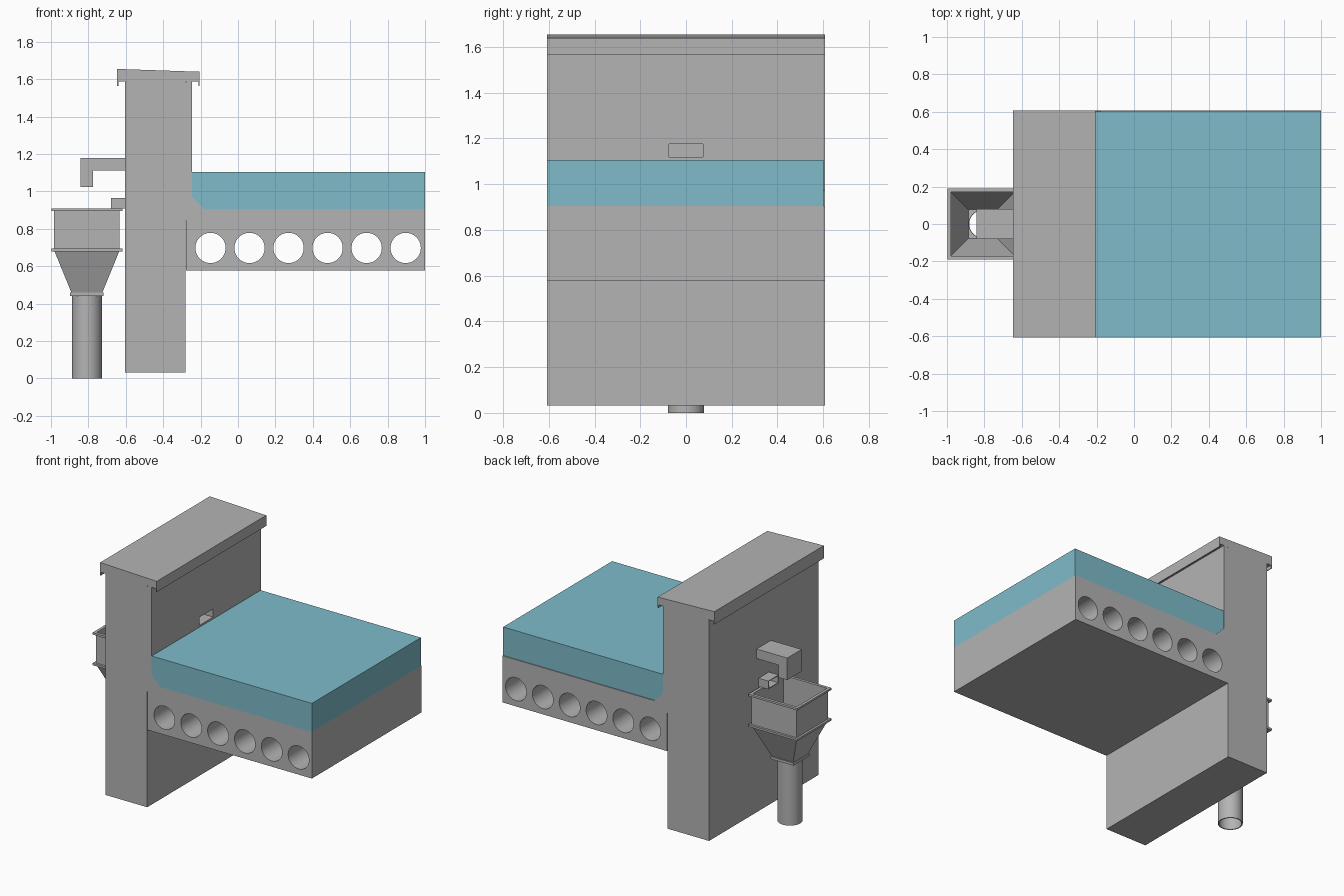
import bpy, bmesh, math

if "Cube" in bpy.data.objects:
    bpy.data.objects.remove(bpy.data.objects["Cube"])

Y = 0.608          # half depth of the building section
HX = -0.808        # x centre of the rain head and downpipe


def material(name, col):
    m = bpy.data.materials.new(name)
    m.diffuse_color = (*col, 1)
    m.use_nodes = True
    m.node_tree.nodes["Principled BSDF"].inputs["Base Color"].default_value = m.diffuse_color
    return m


GREY = material("grey", (0.46, 0.455, 0.46))
WATER = material("water_blue", (0.21, 0.50, 0.59))


def finish(name, bm, mat):
    bmesh.ops.recalc_face_normals(bm, faces=bm.faces)
    me = bpy.data.meshes.new(name)
    bm.to_mesh(me)
    bm.free()
    ob = bpy.data.objects.new(name, me)
    bpy.context.collection.objects.link(ob)
    me.materials.append(mat)
    return ob


def extrude(name, pts, y0=-Y, y1=Y, mat=GREY):
    """Solid from an x-z profile, extruded along y."""
    bm = bmesh.new()
    f = bm.faces.new([bm.verts.new((x, y0, z)) for x, z in pts])
    r = bmesh.ops.extrude_face_region(bm, geom=[f])
    vs = [v for v in r["geom"] if isinstance(v, bmesh.types.BMVert)]
    bmesh.ops.translate(bm, vec=(0, y1 - y0, 0), verts=vs)
    return finish(name, bm, mat)


def rect(x0, x1, z0, z1):
    return [(x0, z0), (x1, z0), (x1, z1), (x0, z1)]


def ring(name, section, sides=4):
    """Hollow ring: closed (half width, z) section swept round the rain head axis."""
    bm = bmesh.new()
    k = math.sqrt(2) if sides == 4 else 1
    loops = []
    for r, z in section:
        ang = [math.tau * (i + 0.5) / sides for i in range(sides)]
        loops.append([bm.verts.new((HX + k * r * math.cos(a), k * r * math.sin(a), z)) for a in ang])
    for j in range(len(loops)):
        a, b = loops[j], loops[(j + 1) % len(loops)]
        for i in range(sides):
            n = (i + 1) % sides
            bm.faces.new((a[i], a[n], b[n], b[i]))
    return finish(name, bm, GREY)


def cylinder(name, x, z, r, length, along_y=True):
    bm = bmesh.new()
    bmesh.ops.create_cone(bm, cap_ends=True, segments=40, radius1=r, radius2=r, depth=length)
    ob = finish(name, bm, GREY)
    ob.location = (x, 0, z)
    if along_y:
        ob.rotation_euler.x = math.pi / 2
    return ob


def cut(ob, cutters):
    bpy.context.view_layer.objects.active = ob
    for c in cutters:
        m = ob.modifiers.new("cut", 'BOOLEAN')
        m.operation = 'DIFFERENCE'
        m.solver = 'EXACT'
        m.object = c
        bpy.ops.object.modifier_apply(modifier=m.name)


def smooth(ob):
    bpy.ops.object.select_all(action='DESELECT')
    ob.select_set(True)
    bpy.context.view_layer.objects.active = ob
    bpy.ops.object.shade_smooth_by_angle(angle=math.radians(30))


# Parapet wall, outer finish, roof build-up with cant and upstand
wall = extrude("parapet_wall", rect(-0.60, -0.28, 0.033, 1.59))
skin = extrude("outer_wall_finish", rect(-0.605, -0.60, 0.033, 1.585))
roof = extrude("roof_covering", [(-0.275, 0.852), (1, 0.852), (1, 0.905), (-0.18, 0.905),
                                 (-0.245, 0.972), (-0.245, 1.59), (-0.275, 1.59)])
sheet = extrude("barrier_sheet", [(-0.28, 0.846), (1, 0.846), (1, 0.852), (-0.275, 0.852),
                                  (-0.275, 1.585), (-0.28, 1.585)])

# Hollow-core slab
slab = extrude("hollow_core_slab", rect(-0.278, 1, 0.577, 0.846))
cores = [cylinder("core_cutter", -0.147 + 0.2087 * i, 0.698, 0.081, 2) for i in range(6)]
cut(slab, cores)
smooth(slab)

# Standing water
extrude("standing_water", [(-0.245, 1.105), (1, 1.105), (1, 0.905), (-0.18, 0.905), (-0.245, 0.972)],
        -0.608, 0.602, WATER)

# Sloped coping with drip edges
extrude("coping", [(-0.646, 1.655), (-0.206, 1.64), (-0.206, 1.565), (-0.212, 1.565),
                   (-0.212, 1.587), (-0.64, 1.587), (-0.64, 1.565), (-0.646, 1.565)])

# Overflow spout (bent duct) and lower scupper, both running through the wall
spout = extrude("overflow_spout", [(-0.605, 1.113), (-0.605, 1.18), (-0.843, 1.18), (-0.843, 1.025),
                                   (-0.775, 1.025), (-0.775, 1.113)], -0.08, 0.08)
scupper = extrude("lower_scupper", rect(-0.68, -0.605, 0.908, 0.966), -0.057, 0.057)
spout_cut = extrude("spout_cutter", [(-0.2, 1.118), (-0.2, 1.175), (-0.838, 1.175), (-0.838, 1.0),
                                     (-0.78, 1.0), (-0.78, 1.118)], -0.075, 0.075)
scupper_cut = extrude("scupper_cutter", rect(-0.75, -0.2, 0.913, 0.961), -0.052, 0.052)
for ob in (wall, skin, sheet, roof):
    cut(ob, [spout_cut, scupper_cut])
cut(spout, [spout_cut])
cut(scupper, [scupper_cut])

# Rain head: box, two rims, funnel, bottom flange
ring("rain_head_box", [(0.175, 0.69), (0.175, 0.905), (0.17, 0.905), (0.17, 0.69)])
for nm, z in (("rain_head_top_rim", 0.895), ("rain_head_lower_rim", 0.68)):
    ring(nm, [(0.19, z), (0.19, z + 0.014), (0.17, z + 0.014), (0.17, z)])
ring("funnel", [(0.175, 0.685), (0.081, 0.455), (0.077, 0.46), (0.17, 0.69)])
flange = extrude("funnel_flange", rect(HX - 0.09, HX + 0.09, 0.442, 0.46), -0.09, 0.09)
bore = cylinder("bore_cutter", HX, 0.45, 0.074, 0.1, False)
cut(flange, [bore])

# Downpipe
smooth(ring("downpipe", [(0.08, 0), (0.08, 0.445), (0.073, 0.445), (0.073, 0)], 40))

for c in cores + [spout_cut, scupper_cut, bore]:
    bpy.data.objects.remove(c)
